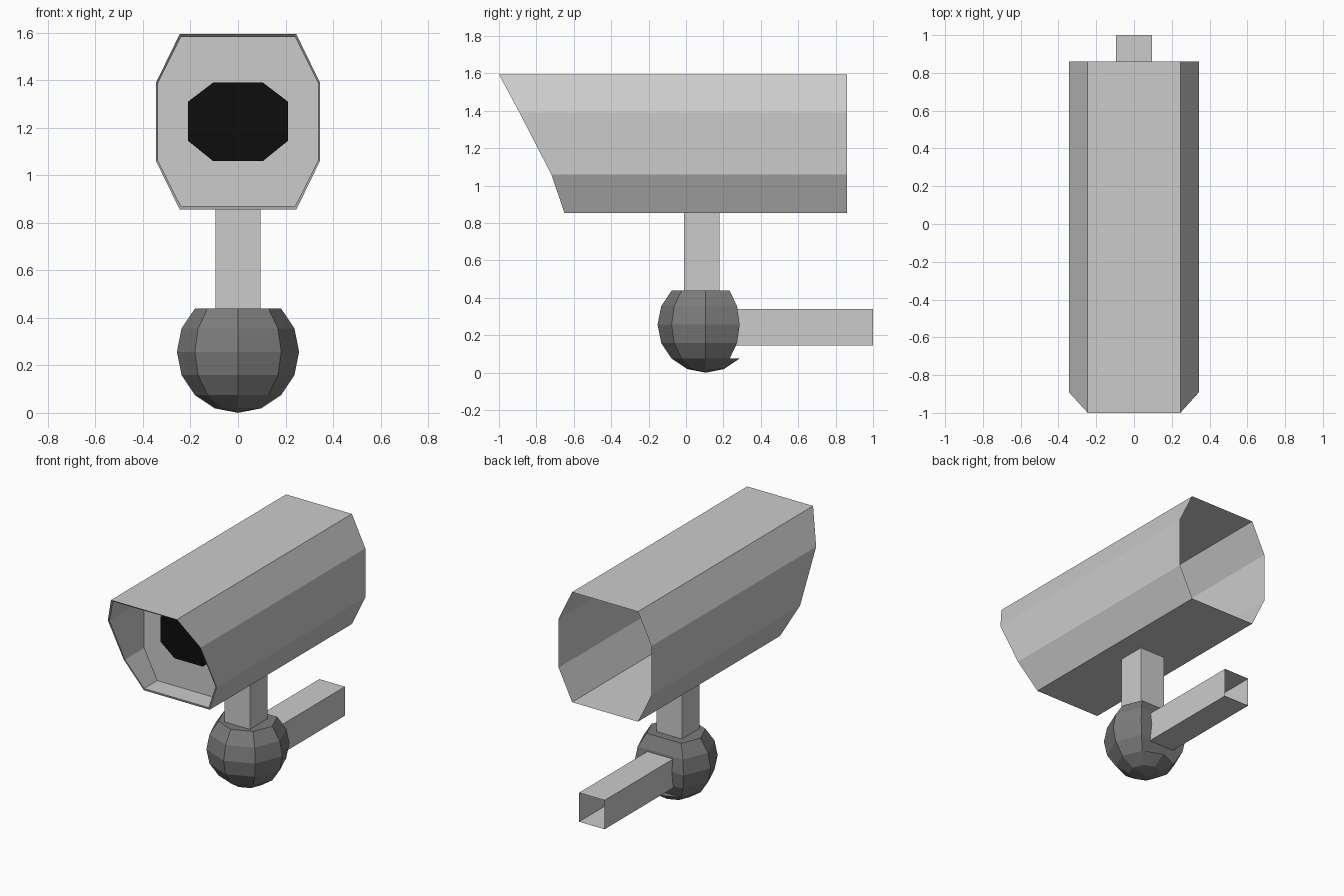
import bpy
from math import sin, cos, radians

if "Cube" in bpy.data.objects:
    bpy.data.objects.remove(bpy.data.objects["Cube"])


def make(name, verts, faces, grey=None):
    mesh = bpy.data.meshes.new(name)
    mesh.from_pydata(verts, [], faces)
    mesh.update()
    obj = bpy.data.objects.new(name, mesh)
    bpy.context.collection.objects.link(obj)
    if grey is not None:
        mat = bpy.data.materials.new(name + "_grey")
        mat.diffuse_color = (grey, grey, grey, 1)
        mat.use_nodes = True
        mat.node_tree.nodes["Principled BSDF"].inputs["Base Color"].default_value = mat.diffuse_color
        mesh.materials.append(mat)
    return obj


def loft(name, rings, cap=False, grey=None):
    """Bridge closed rings of equal length, optionally capping the last."""
    n = len(rings[0])
    faces = [(k * n + i, k * n + (i + 1) % n, (k + 1) * n + (i + 1) % n, (k + 1) * n + i)
             for k in range(len(rings) - 1) for i in range(n)]
    if cap:
        faces.append(tuple(range((len(rings) - 1) * n, len(rings) * n)))
    return make(name, [p for r in rings for p in r], faces, grey)


def mirrored(half):
    """Close a right-hand profile (bottom to top) with its mirror image."""
    return half + [(-p[0],) + tuple(p[1:]) for p in reversed(half)]


# Housing: open-backed octagonal tube, slanted hood, recessed front panel
outer = mirrored([(.245, -.65, .855), (.345, -.72, 1.06), (.345, -.89, 1.39), (.245, -1, 1.595)])
inner = mirrored([(.24, -.655, .87), (.337, -.72, 1.063), (.337, -.885, 1.387), (.24, -.985, 1.582)])
back = [(x, .86, z) for x, y, z in outer]
panel = [(x, -.515, z) for x, y, z in inner]
loft("camera_housing", [back, outer, inner, panel], cap=True)

# Black lens window
lens = mirrored([(.105, -.525, 1.06), (.21, -.525, 1.145), (.21, -.525, 1.31), (.105, -.525, 1.39)])
loft("lens_window", [[(x, -.515, z) for x, y, z in lens], lens], cap=True, grey=.004)

# Square neck and wall arm, both open tubes
loft("neck", [[(x, y, z) for x, y in ((-.095, -.01), (.095, -.01), (.095, .18), (-.095, .18))]
              for z in (.438, .857)])
loft("wall_arm", [[(x, y, z) for x, z in ((.095, .145), (-.095, .145), (-.095, .34), (.095, .34))]
                  for y in (.26, 1.0)])

# Ball joint: eight-sided sphere cut flat on top and at the back
R, CY = .257, .105
verts = [(0, CY, 0)]
for e in (-67.5, -45, -22.5, 0, 22.5, 45):
    for i in range(8):
        r, a = R * cos(radians(e)), radians(45 * i)
        verts.append((r * cos(a), CY + r * sin(a), R + R * sin(radians(e))))


def v(row, i):
    return 1 + row * 8 + i % 8


faces = [(0, v(0, i + 1), v(0, i)) for i in range(8)]
for row in range(5):
    for i in range(8):
        if row == 0 or i not in (1, 2):
            faces.append((v(row, i), v(row, i + 1), v(row + 1, i + 1), v(row + 1, i)))
    if row > 0:
        faces.append((v(row, 1), v(row, 3), v(row + 1, 3), v(row + 1, 1)))
faces.append((v(1, 1), v(1, 2), v(1, 3)))
faces.append(tuple(v(5, i) for i in range(8) if i != 2))
make("ball_joint", verts, faces, grey=.2)
